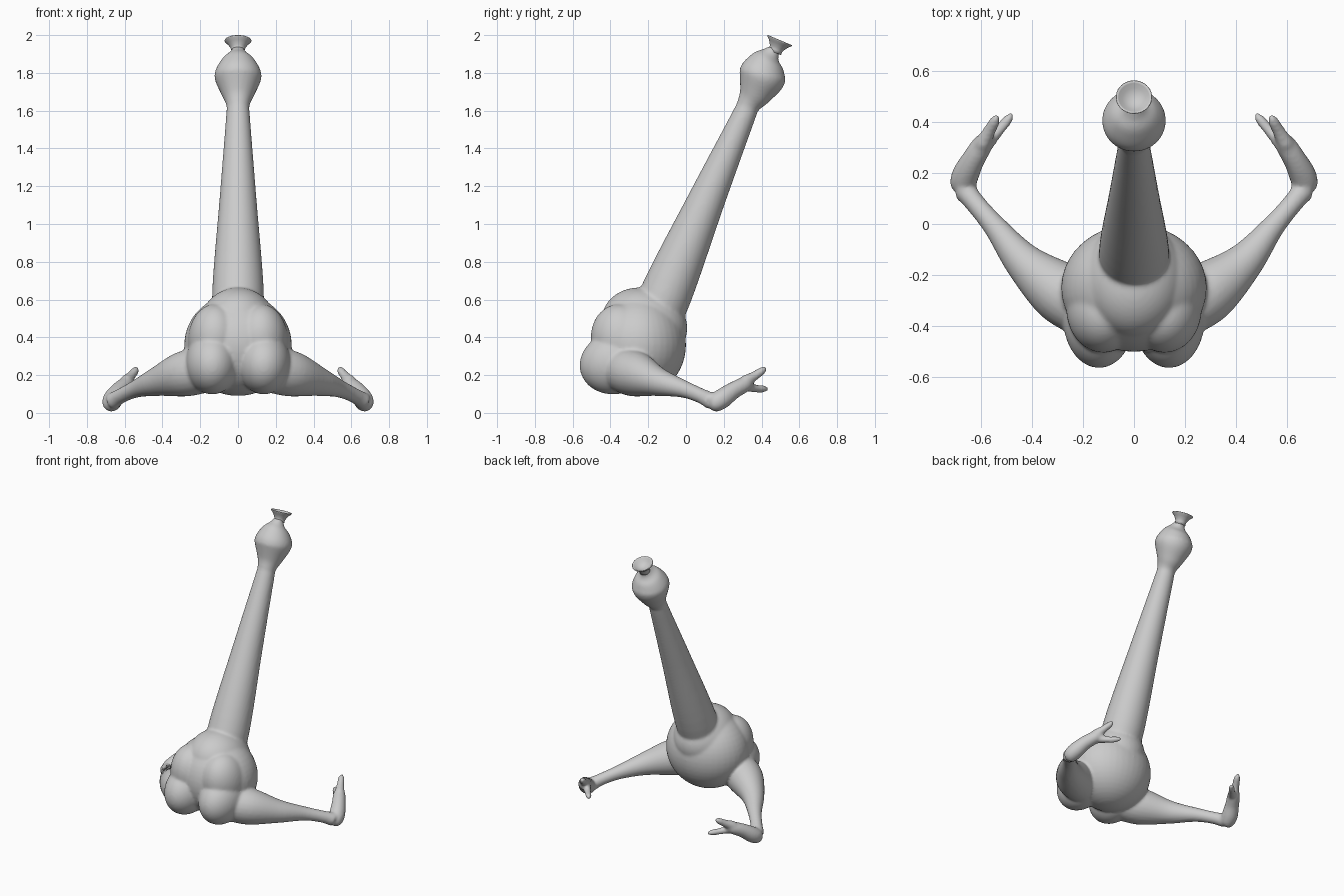
import bpy, bmesh, math
from mathutils import Vector, Matrix

cube = bpy.data.objects.get("Cube")
if cube:
    bpy.data.objects.remove(cube, do_unlink=True)

skin = bpy.data.materials.new("plain_grey")
skin.use_nodes = True
GREY = (0.6, 0.6, 0.6, 1)
skin.diffuse_color = GREY
skin.node_tree.nodes["Principled BSDF"].inputs["Base Color"].default_value = GREY


def finish(name, bm):
    bmesh.ops.recalc_face_normals(bm, faces=bm.faces)
    for f in bm.faces:
        f.smooth = True
    mesh = bpy.data.meshes.new(name)
    bm.to_mesh(mesh)
    bm.free()
    mesh.materials.append(skin)
    obj = bpy.data.objects.new(name, mesh)
    bpy.context.collection.objects.link(obj)
    return obj


def bridge(bm, rings):
    n = len(rings[0])
    for a, b in zip(rings, rings[1:]):
        for i in range(n):
            j = (i + 1) % n
            bm.faces.new((a[i], a[j], b[j], b[i]))
    bm.faces.new(rings[0])
    bm.faces.new(rings[-1])


def spline(keys, steps=6):
    """Smooth interpolation through (x, y, z, radius) keys."""
    k = [Vector(p) for p in keys]
    k = [2 * k[0] - k[1]] + k + [2 * k[-1] - k[-2]]
    out = []
    for a, b, c, d in zip(k, k[1:], k[2:], k[3:]):
        for s in range(steps):
            t = s / steps
            out.append(0.5 * (2 * b + (c - a) * t + (2 * a - 5 * b + 4 * c - d) * t * t
                              + (3 * b - a - 3 * c + d) * t ** 3))
    return out + [k[-2]]


def tube(bm, keys, sides=32):
    pts = spline(keys)
    rings = []
    for i, p in enumerate(pts):
        tangent = (pts[min(i + 1, len(pts) - 1)] - pts[max(i - 1, 0)]).xyz.normalized()
        u = tangent.cross(Vector((0, 0.3, -1)) if abs(tangent.z) < 0.7 else Vector((0, 1, 0))).normalized()
        v = tangent.cross(u)
        ring = []
        for s in range(sides):
            a = math.tau * s / sides
            ring.append(bm.verts.new(p.xyz + (u * math.cos(a) + v * math.sin(a)) * max(p.w, 0.002)))
        rings.append(ring)
    bridge(bm, rings)


def blob(bm, centre, size, tilt=0):
    m = Matrix.Translation(centre) @ Matrix.Rotation(tilt, 4, 'X') @ Matrix.Diagonal((*size, 1))
    bmesh.ops.create_uvsphere(bm, u_segments=40, v_segments=24, radius=1, matrix=m)


bm = bmesh.new()

# Torso, and the shoulder that flows into the neck
blob(bm, (0, -0.25, 0.36), (0.285, 0.25, 0.27))
blob(bm, (0, -0.22, 0.47), (0.20, 0.23, 0.19), -0.3)

# Long leaning neck with the round head and throat
tube(bm, [(0, -0.20, 0.40, 0.12), (0, -0.105, 0.63, 0.137), (0, 0.11, 1.13, 0.098),
          (0, 0.30, 1.56, 0.064), (0, 0.33, 1.63, 0.062), (0, 0.365, 1.69, 0.088),
          (0, 0.398, 1.765, 0.122), (0, 0.41, 1.81, 0.120), (0, 0.43, 1.865, 0.088),
          (0, 0.447, 1.895, 0.052), (0, 0.462, 1.915, 0.036), (0, 0.468, 1.93, 0.034)], 40)

for side in (1, -1):
    # Front cheek of the torso
    blob(bm, (side * 0.137, -0.37, 0.265), (0.14, 0.195, 0.165), 0.25)
    blob(bm, (side * 0.12, -0.33, 0.38), (0.145, 0.17, 0.2), 0.35)
    # Leg, heel and foot, then the two toes
    limbs = [
        [(0.16, -0.34, 0.23, 0.12), (0.29, -0.265, 0.205, 0.12), (0.43, -0.15, 0.165, 0.077),
         (0.54, -0.015, 0.127, 0.047), (0.62, 0.08, 0.09, 0.04), (0.665, 0.135, 0.062, 0.046)],
        [(0.675, 0.12, 0.04, 0.015), (0.673, 0.145, 0.048, 0.046), (0.66, 0.19, 0.075, 0.053),
         (0.63, 0.25, 0.118, 0.046), (0.59, 0.315, 0.152, 0.04), (0.57, 0.345, 0.165, 0.02)],
        [(0.595, 0.31, 0.165, 0.034), (0.565, 0.365, 0.197, 0.025),
         (0.543, 0.405, 0.225, 0.021), (0.535, 0.427, 0.238, 0.008)],
        [(0.58, 0.31, 0.142, 0.03), (0.53, 0.365, 0.13, 0.022),
         (0.49, 0.412, 0.127, 0.019), (0.475, 0.435, 0.126, 0.008)],
    ]
    for limb in limbs:
        tube(bm, [(side * x, y, z, r) for x, y, z, r in limb], 24)

body = finish("body", bm)
remesh = body.modifiers.new("blend", 'REMESH')
remesh.mode = 'VOXEL'
remesh.voxel_size = 0.009
remesh.use_smooth_shade = True
soften = body.modifiers.new("soften", 'SMOOTH')
soften.factor = 0.5
soften.iterations = 10

# Flared cup on top of the head: outer wall, rim, then the hollow
bm = bmesh.new()
profile = [(0.036, -0.065), (0.035, -0.05), (0.041, -0.035), (0.054, -0.015), (0.068, -0.002),
           (0.071, 0.003), (0.068, 0.006), (0.06, 0), (0.045, -0.014), (0.025, -0.025), (0.006, -0.029)]
axis = Vector((0, 0.39, 0.92)).to_track_quat('Z', 'Y').to_matrix().to_4x4()
place = Matrix.Translation((0, 0.495, 1.968)) @ axis
bridge(bm, [[bm.verts.new(place @ Vector((r * math.cos(math.tau * i / 40), r * math.sin(math.tau * i / 40), h)))
             for i in range(40)] for r, h in profile])
finish("head_cup", bm)
